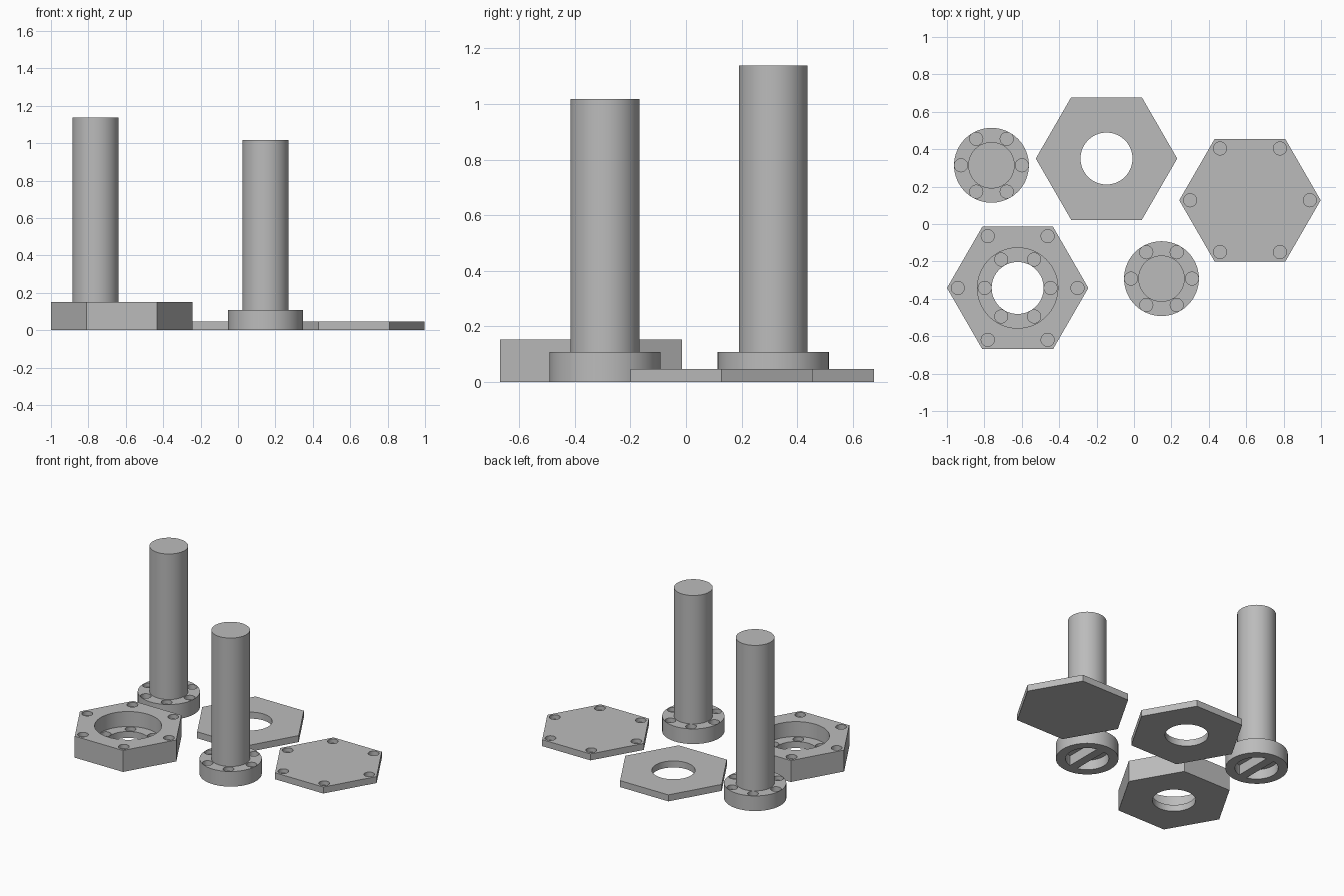
import bpy, bmesh
from math import cos, sin, pi, radians, asin

cube = bpy.data.objects.get("Cube")
if cube:
    bpy.data.objects.remove(cube)

metal = bpy.data.materials.new("plain grey")
metal.use_nodes = True
GREY = (0.5, 0.5, 0.5, 1)
metal.diffuse_color = GREY
metal.node_tree.nodes["Principled BSDF"].inputs["Base Color"].default_value = GREY

HEX_R, PLATE_H, FLANGE_R, FLANGE_H = 0.378, 0.046, 0.2, 0.107
BORE_R, HOLE_R, HOLE_D = 0.139, 0.035, 0.03


def arc(r, n=64, start=0.0, sweep=2 * pi, closed=True):
    """Points along a circle or part of one."""
    steps = n if closed else n - 1
    return [(r * cos(start + sweep * i / steps), r * sin(start + sweep * i / steps)) for i in range(n)]


def prism(name, outline, centre, z0, z1):
    """Extrude a flat outline from z0 to z1."""
    bm = bmesh.new()
    base = bm.faces.new([bm.verts.new((centre[0] + x, centre[1] + y, z0)) for x, y in outline])
    top = bmesh.ops.extrude_face_region(bm, geom=[base])["geom"]
    bmesh.ops.translate(bm, vec=(0, 0, z1 - z0), verts=[v for v in top if isinstance(v, bmesh.types.BMVert)])
    bmesh.ops.recalc_face_normals(bm, faces=bm.faces)
    mesh = bpy.data.meshes.new(name)
    bm.to_mesh(mesh)
    bm.free()
    mesh.materials.append(metal)
    obj = bpy.data.objects.new(name, mesh)
    bpy.context.collection.objects.link(obj)
    return obj


def activate(obj):
    bpy.ops.object.select_all(action="DESELECT")
    obj.select_set(True)
    bpy.context.view_layer.objects.active = obj


def cut(obj, cutters):
    """Subtract each cutter, then remove it."""
    activate(obj)
    for cutter in cutters:
        mod = obj.modifiers.new("cut", "BOOLEAN")
        mod.operation, mod.solver, mod.object = "DIFFERENCE", "EXACT", cutter
        bpy.ops.object.modifier_apply(modifier=mod.name)
        bpy.data.objects.remove(cutter)


def smooth(obj):
    activate(obj)
    bpy.ops.object.shade_smooth_by_angle(angle=radians(30))


def pocket_cutters(centre, ring_r, top):
    """Six blind round pockets sunk into a face at height top."""
    return [prism("pocket_cutter", arc(HOLE_R, 32), (centre[0] + x, centre[1] + y), top - HOLE_D, top + 0.01)
            for x, y in arc(ring_r, 6)]


def bolt(name, centre, height):
    # Round flange with pockets above and a grip recess crossed by a bar below
    flange = prism(name + "_flange", arc(FLANGE_R), centre, 0, FLANGE_H)
    cutters = pocket_cutters(centre, 0.163, FLANGE_H)
    half = asin(0.03 / BORE_R)
    for side in (-pi / 2, pi / 2):
        outline = arc(BORE_R, 32, side + half, pi - 2 * half, closed=False)
        cutters.append(prism("grip_cutter", outline, centre, -0.01, 0.07))
    cut(flange, cutters)
    smooth(flange)
    smooth(prism(name + "_shaft", arc(0.124), centre, 0.09, height))


# Two bolts of different length
bolt("long_bolt", (-0.762, 0.314), 1.138)
bolt("short_bolt", (0.147, -0.292), 1.017)

# Thick hexagonal housing with counterbore, through bore and two rings of pockets
c = (-0.622, -0.342)
housing = prism("hex_housing", arc(HEX_R, 6), c, 0, 0.152)
cut(housing, [prism("counterbore_cutter", arc(0.215), c, PLATE_H, 0.2),
              prism("bore_cutter", arc(BORE_R), c, -0.05, 0.1)]
    + pocket_cutters(c, 0.32, 0.152) + pocket_cutters(c, 0.176, PLATE_H))
smooth(housing)

# Thin hexagonal washer with a through bore
c = (-0.147, 0.35)
washer = prism("hex_washer", arc(HEX_R, 6), c, 0, PLATE_H)
cut(washer, [prism("bore_cutter", arc(BORE_R), c, -0.05, 0.1)])
smooth(washer)

# Thin hexagonal cover with pockets
c = (0.62, 0.127)
cover = prism("hex_cover", arc(HEX_R, 6), c, 0, PLATE_H)
cut(cover, pocket_cutters(c, 0.32, PLATE_H))
smooth(cover)
